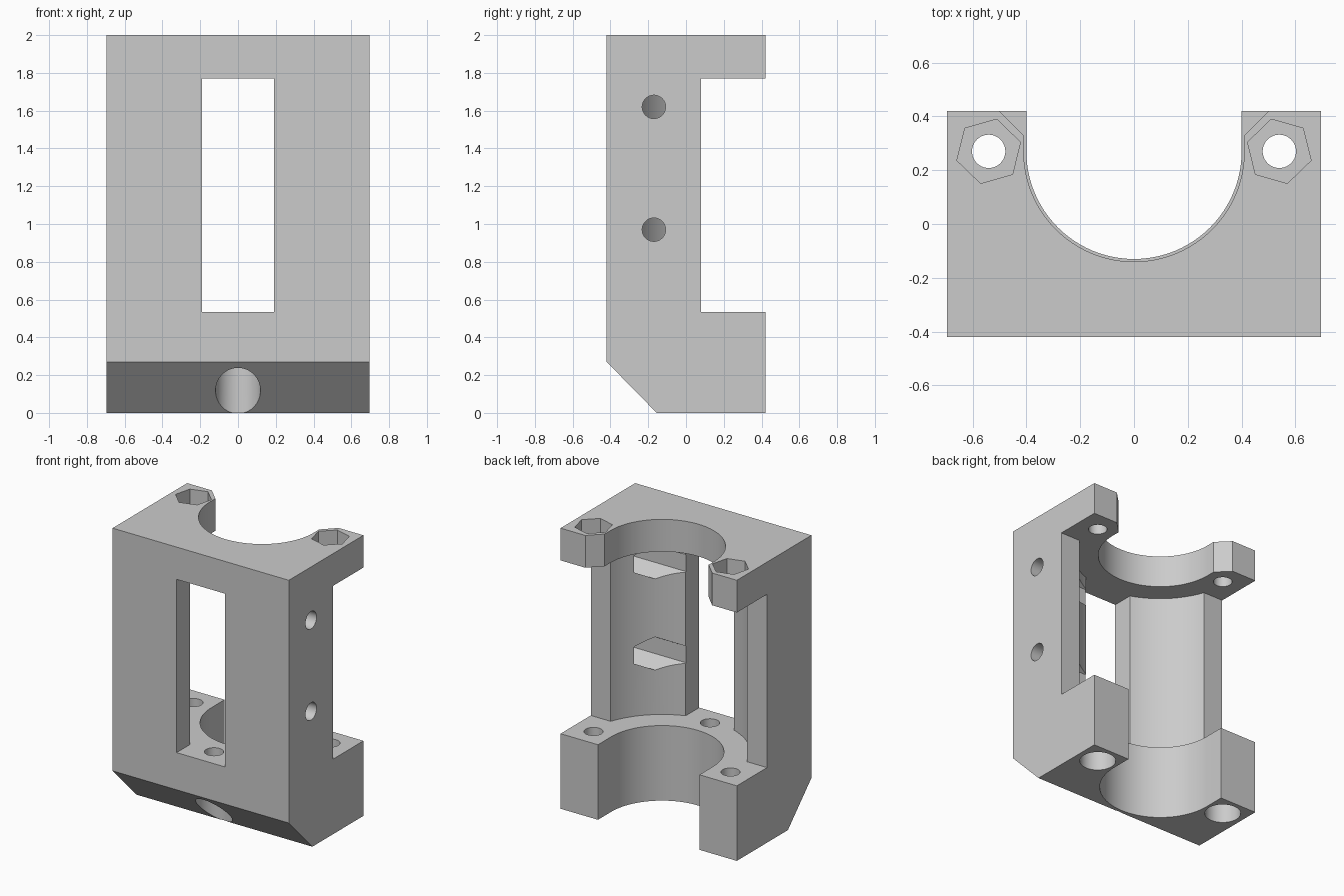
import bpy, bmesh
from math import cos, sin, pi, asin, acos, radians
from mathutils import Matrix, Vector

if "Cube" in bpy.data.objects:
    bpy.data.objects.remove(bpy.data.objects["Cube"])

grey = bpy.data.materials.new("plain grey")
grey.use_nodes = True
colour = (0.6, 0.6, 0.6, 1)
grey.diffuse_color = colour
grey.node_tree.nodes["Principled BSDF"].inputs["Base Color"].default_value = colour

BORE_Y = 0.27         # bore axis
BOLT_R = 0.54         # bolt circle around the bore axis
FLOOR, CEILING = 0.535, 1.77
UP = Matrix.Identity(4)
# local x, y, z become world y, z, x
SIDEWAYS = Matrix(((0, 0, 1, 0), (1, 0, 0, 0), (0, 1, 0, 0), (0, 0, 0, 1)))


def prism(name, outline, low, high, frame=UP):
    """Extrude a flat outline from low to high along the frame's z axis."""
    bm = bmesh.new()
    base = bm.faces.new([bm.verts.new(frame @ Vector((a, b, low))) for a, b in outline])
    extruded = bmesh.ops.extrude_face_region(bm, geom=[base])["geom"]
    moved = [v for v in extruded if isinstance(v, bmesh.types.BMVert)]
    bmesh.ops.translate(bm, verts=moved, vec=frame.to_3x3() @ Vector((0, 0, high - low)))
    bmesh.ops.recalc_face_normals(bm, faces=bm.faces)
    mesh = bpy.data.meshes.new(name)
    bm.to_mesh(mesh)
    bm.free()
    mesh.materials.append(grey)
    obj = bpy.data.objects.new(name, mesh)
    bpy.context.collection.objects.link(obj)
    return obj


def arc(a, b, radius, start, end, steps):
    return [(a + radius * cos(start + (end - start) * i / steps),
             b + radius * sin(start + (end - start) * i / steps)) for i in range(steps + 1)]


def ring(a, b, radius, sides=40, turn=0.0):
    return arc(a, b, radius, turn, turn + 2 * pi * (1 - 1 / sides), sides - 1)


def mirrored(half):
    return half + [(-x, y) for x, y in reversed(half)]


# Block with a sloped lower front edge
body = prism("bearing_bracket", [(-0.42, 0.27), (-0.155, 0), (0.42, 0), (0.42, 2), (-0.42, 2)],
             -0.695, 0.695, SIDEWAYS)
cutters = []


def cut(*args):
    obj = prism(*args)
    obj.hide_render = True
    cutters.append(obj)


# Open middle: rear step, wide bore and front window in one outline
r = 0.57
half = [(0.9, 0.6), (0.9, 0.08)]
half += arc(0, BORE_Y, r, asin((0.08 - BORE_Y) / r), -acos(0.19 / r), 20) + [(0.19, -0.6)]
cut("middle_void", mirrored(half), FLOOR, CEILING)

# Half round seats in the lower and upper plates
cut("lower_seat", [(0.4, 0.6)] + arc(0, BORE_Y, 0.4, 0, -pi, 48) + [(-0.4, 0.6)], -0.2, 0.7)
cut("upper_seat", [(0.68, 0.6), (0.41, 0.33)] + arc(0, BORE_Y, 0.41, 0, -pi, 48)
    + [(-0.41, 0.33), (-0.68, 0.6)], 1.6, 2.2)

# Lower bolt holes with round counterbores
for x, y in ((BOLT_R, BORE_Y), (-BOLT_R, BORE_Y), (0, BORE_Y - BOLT_R)):
    cut("lower_bolt_hole", ring(x, y, 0.062), 0.1, 0.7)
    cut("lower_counterbore", ring(x, y, 0.119), -0.1, 0.3)

# Upper bolt holes with hexagonal nut pockets
for side in (1, -1):
    turn = radians(44) if side > 0 else radians(136)
    cut("upper_bolt_hole", ring(side * BOLT_R, BORE_Y, 0.062), 1.6, 2.1)
    cut("upper_nut_pocket", ring(side * BOLT_R, BORE_Y, 0.123, 6, turn), 1.87, 2.1)

# Side screw holes with hexagonal nut traps opening into the bore
for z in (0.97, 1.62):
    cut("side_screw_hole", ring(-0.17, z, 0.062), 0.3, 0.9, SIDEWAYS)
    cut("side_nut_trap", ring(-0.17, z, 0.118, 6, pi / 2), 0.1, 0.61, SIDEWAYS)

# Apply the cuts, then drop the cutters
bpy.ops.object.select_all(action="DESELECT")
bpy.context.view_layer.objects.active = body
body.select_set(True)
for obj in cutters:
    mod = body.modifiers.new(obj.name, "BOOLEAN")
    mod.operation = "DIFFERENCE"
    mod.solver = "EXACT"
    mod.object = obj
    bpy.ops.object.modifier_apply(modifier=mod.name)
    bpy.data.objects.remove(obj)
bpy.ops.object.shade_smooth_by_angle(angle=radians(25))
